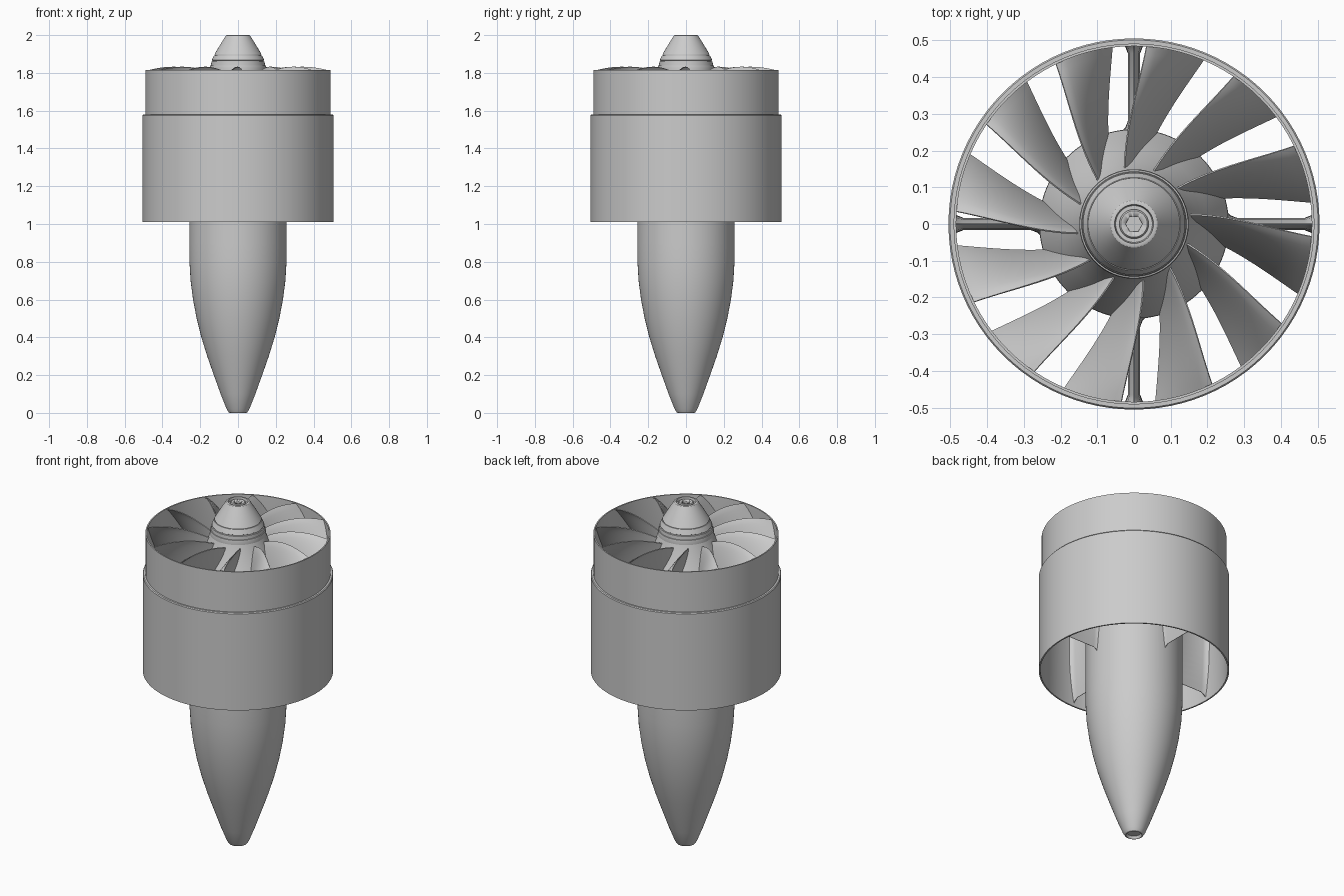
import bpy, bmesh
from math import sin, cos, pi, radians, atan2

if "Cube" in bpy.data.objects:
    bpy.data.objects.remove(bpy.data.objects["Cube"])


def finish(name, bm, angle=30):
    bmesh.ops.remove_doubles(bm, verts=bm.verts, dist=1e-5)
    bmesh.ops.recalc_face_normals(bm, faces=bm.faces)
    me = bpy.data.meshes.new(name)
    bm.to_mesh(me)
    bm.free()
    ob = bpy.data.objects.new(name, me)
    bpy.context.collection.objects.link(ob)
    bpy.ops.object.select_all(action='DESELECT')
    ob.select_set(True)
    bpy.context.view_layer.objects.active = ob
    bpy.ops.object.shade_smooth_by_angle(angle=radians(angle))
    return ob


def lathe(name, profile, closed=False, n=96):
    """Spin an (r, z) profile round the z axis."""
    bm = bmesh.new()
    vs = [bm.verts.new((r, 0, z)) for r, z in profile]
    es = [bm.edges.new(p) for p in zip(vs, vs[1:])]
    if closed:
        es.append(bm.edges.new((vs[-1], vs[0])))
    bmesh.ops.spin(bm, geom=vs + es, cent=(0, 0, 0), axis=(0, 0, 1),
                   angle=2 * pi, steps=n)
    return finish(name, bm)


def loft(bm, loops):
    """Skin a list of closed loops and cap both ends."""
    rows = [[bm.verts.new(p) for p in lp] for lp in loops]
    n = len(rows[0])
    for a, b in zip(rows, rows[1:]):
        for i in range(n):
            j = (i + 1) % n
            bm.faces.new((a[i], a[j], b[j], b[i]))
    bm.faces.new(rows[0])
    bm.faces.new(rows[-1])


# Stepped duct around the fan
lathe("duct_housing", [(.505, 1.01), (.505, 1.575), (.501, 1.58), (.491, 1.58),
                       (.491, 1.815), (.484, 1.815), (.484, 1.56),
                       (.492, 1.50), (.497, 1.01)], closed=True)

# Tapered motor body with a small hollow at the tail
lathe("tail_cone", [(0, .015), (.035, .015), (.042, 0), (.049, .003), (.060, .02),
                    (.092, .1), (.128, .2), (.163, .3), (.194, .4), (.219, .5),
                    (.238, .6), (.251, .7), (.257, .8), (.258, .9),
                    (.258, 1.54), (0, 1.54)])

# Flared rotor hub
lathe("rotor_hub", [(0, 1.55), (.255, 1.55), (.257, 1.56), (.232, 1.62),
                    (.200, 1.69), (.170, 1.75), (.148, 1.815), (0, 1.815)])

# Spinner with two grooves and a recessed nose
lathe("spinner", [(0, 1.81), (.149, 1.81), (.149, 1.83), (.147, 1.838), (.143, 1.839),
                  (.141, 1.859), (.136, 1.861), (.136, 1.865), (.139, 1.867),
                  (.127, 1.893), (.123, 1.893), (.123, 1.897), (.125, 1.898),
                  (.109, 1.925), (.090, 1.956), (.072, 1.985), (.064, 1.998),
                  (.060, 2.0), (.053, 2.0), (.050, 1.985), (0, 1.985)])

# Nose bolt with hexagonal socket
bolt = lathe("nose_bolt", [(0, 1.96), (.040, 1.96), (.040, 1.992), (.036, 1.997), (0, 1.997)], n=48)
bm = bmesh.new()
loft(bm, [[(.023 * cos(k * pi / 3), .023 * sin(k * pi / 3), z) for k in range(6)]
          for z in (1.975, 2.02)])
cutter = finish("hex_cutter", bm)
cutter.hide_render = True
cutter.hide_viewport = True
mod = bolt.modifiers.new("socket", 'BOOLEAN')
mod.operation = 'DIFFERENCE'
mod.object = cutter


def blade_point(t, s):
    """Angle (degrees), radius, height at span t and chord s."""
    lead = 11 - 25 * t + 10 * t * t
    trail = -13 - 14 * t + 4 * t * t
    r0 = .135 + .105 * s
    r = r0 + (.4845 - r0) * t
    z_lead = 1.785 + .025 * t + .13 * t * (1 - t)
    z_trail = 1.565 + .03 * t
    return lead + (trail - lead) * s, r, z_lead + (z_trail - z_lead) * s ** 1.25


# Twelve swept fan blades
SPAN, CHORD = 14, 12
bm = bmesh.new()
for k in range(12):
    loops = []
    for i in range(SPAN + 1):
        t = i / SPAN
        sides = ([], [])
        for j in range(CHORD + 1):
            s = j / CHORD
            a, r, z = blade_point(t, s)
            a0, _, z0 = blade_point(t, max(0, s - .04))
            a1, _, z1 = blade_point(t, min(1, s + .04))
            slope = atan2(z1 - z0, radians(a1 - a0) * r)
            h = (.009 - .003 * t) * sin(pi * (.04 + .94 * s)) ** .6
            for side, sg in zip(sides, (1, -1)):
                th = radians(a + 30 * k) - sg * h * sin(slope) / r
                side.append((r * cos(th), r * sin(th), z + sg * h * cos(slope)))
        loops.append(sides[0] + sides[1][::-1])
    loft(bm, loops)
finish("fan_blades", bm, 40)

# Four streamlined struts, flared where they meet body and duct
bm = bmesh.new()
for k in range(4):
    c, d = cos(k * pi / 2), sin(k * pi / 2)
    loops = []
    for x, w, e in ((.25, 2.2, .025), (.262, 1.4, .008), (.28, 1, 0), (.465, 1, 0),
                    (.482, 1.4, .008), (.4945, 2.2, .02)):
        right, left = [], []
        for j in range(13):
            s = j / 12
            h = (.001 + .016 * sin(pi * s ** .6) ** .8 if 0 < j < 12 else .001) * w
            z = 1.50 + e - (.45 + 2 * e) * s
            right.append((x * c - h * d, x * d + h * c, z))
            left.append((x * c + h * d, x * d - h * c, z))
        loops.append(right + left[::-1])
    loft(bm, loops)
finish("support_struts", bm, 40)
